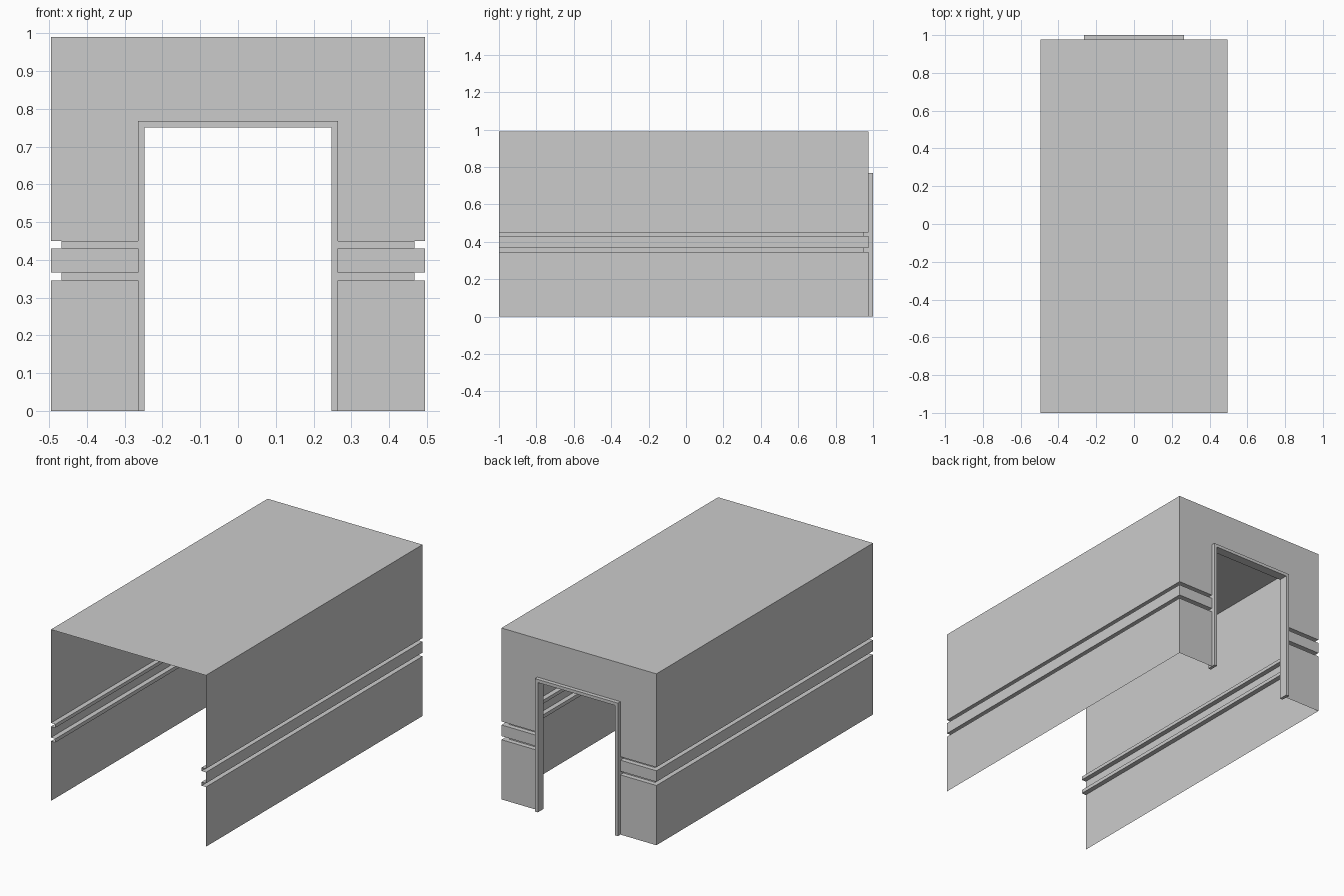
import bpy, bmesh

if "Cube" in bpy.data.objects:
    bpy.data.objects.remove(bpy.data.objects["Cube"])

W, BACK, FRONT, TOP = 0.495, 0.977, -1.0, 0.99   # shell half width, back, front, height
DOOR_X, DOOR_Z = 0.265, 0.768                    # doorway in the back wall
RAIL = 0.028                                     # rail projection into the room


def make_object(name, bm):
    mesh = bpy.data.meshes.new(name)
    bm.to_mesh(mesh)
    bm.free()
    obj = bpy.data.objects.new(name, mesh)
    bpy.context.collection.objects.link(obj)
    return obj


def mirror_x(obj):
    mod = obj.modifiers.new("mirror", 'MIRROR')
    mod.use_clip = True
    mod.merge_threshold = 0.0005


def sweep(bm, rows):
    """Skin quads between successive rows of points."""
    rows = [[bm.verts.new(p) for p in row] for row in rows]
    for lo, hi in zip(rows, rows[1:]):
        for i in range(len(lo) - 1):
            bm.faces.new((lo[i], lo[i + 1], hi[i + 1], hi[i]))


# Half wall with two folded rails, swept from the doorway round the corner
profile = [(0, 0), (0, 0.345), (RAIL, 0.345), (RAIL, 0.366), (0, 0.366),
           (0, 0.43), (RAIL, 0.43), (RAIL, 0.45), (0, 0.45),
           (0, DOOR_Z), (0, TOP)]
bm = bmesh.new()
sweep(bm, [[(DOOR_X, BACK - d, z), (W - d, BACK - d, z), (W - d, FRONT, z)]
           for d, z in profile])
mirror_x(make_object("railed_walls", bm))

# Wall panel above the doorway and the flat roof
bm = bmesh.new()
sweep(bm, [[(0, BACK, z), (DOOR_X, BACK, z)] for z in (DOOR_Z, TOP)])
mirror_x(make_object("wall_over_door", bm))

bm = bmesh.new()
sweep(bm, [[(0, y, TOP), (DOOR_X, y, TOP), (W, y, TOP)] for y in (BACK, FRONT)])
mirror_x(make_object("roof", bm))

# Door frame: half outline extruded through the wall, mirrored
bm = bmesh.new()
outline = [(0, 0.75), (0.247, 0.75), (0.247, 0), (DOOR_X, 0),
           (DOOR_X, DOOR_Z), (0, DOOR_Z)]
near = [bm.verts.new((x, 0.947, z)) for x, z in outline]
far = [bm.verts.new((x, 1.0, z)) for x, z in outline]
for ring in (near, far):
    bm.faces.new((ring[0], ring[1], ring[4], ring[5]))
    bm.faces.new((ring[1], ring[2], ring[3], ring[4]))
for i in range(5):
    bm.faces.new((near[i], near[i + 1], far[i + 1], far[i]))
bmesh.ops.recalc_face_normals(bm, faces=bm.faces)
mirror_x(make_object("door_frame", bm))
